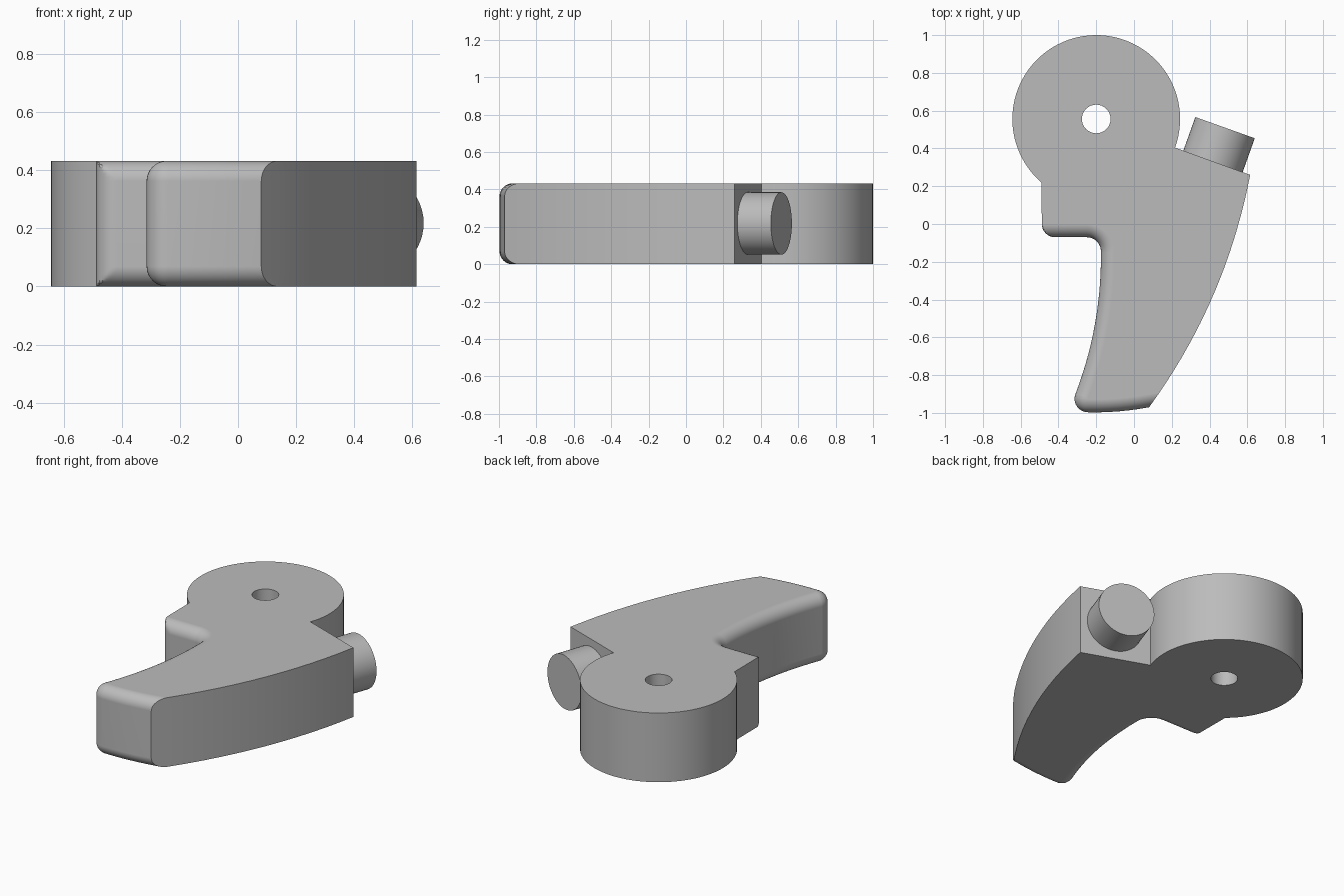
import bpy, bmesh, math
from mathutils import Vector

if "Cube" in bpy.data.objects:
    bpy.data.objects.remove(bpy.data.objects["Cube"], do_unlink=True)

HEIGHT, FILLET = 0.432, 0.069
HUB = Vector((-0.2, 0.556))

grey = bpy.data.materials.new("plain grey")
grey.use_nodes = True
grey.diffuse_color = (0.5, 0.5, 0.5, 1)
grey.node_tree.nodes["Principled BSDF"].inputs["Base Color"].default_value = grey.diffuse_color


def arc(cx, cy, r, start, end, n):
    angles = [math.radians(start + (end - start) * i / n) for i in range(n + 1)]
    return [Vector((cx + r * math.cos(a), cy + r * math.sin(a))) for a in angles]


def bow(a, b, bulge, n):
    """Shallow curve from a to b, bulging to the right of travel."""
    a, b = Vector(a), Vector(b)
    d = (b - a).normalized()
    side = Vector((d.y, -d.x))
    return [a.lerp(b, i / n) + side * 4 * bulge * (i / n) * (1 - i / n) for i in range(n + 1)]


def make_object(name, bm):
    bmesh.ops.recalc_face_normals(bm, faces=bm.faces)
    mesh = bpy.data.meshes.new(name)
    bm.to_mesh(mesh)
    bm.free()
    mesh.materials.append(grey)
    ob = bpy.data.objects.new(name, mesh)
    bpy.context.collection.objects.link(ob)
    return ob


def cylinder(name, base, tip, radius, n):
    base, tip = Vector(base), Vector(tip)
    bm = bmesh.new()
    bmesh.ops.create_cone(bm, cap_ends=True, segments=n, radius1=radius,
                          radius2=radius, depth=(tip - base).length)
    ob = make_object(name, bm)
    ob.location = (base + tip) / 2
    ob.rotation_mode = "QUATERNION"
    ob.rotation_quaternion = (tip - base).to_track_quat("Z", "Y")
    return ob


def smooth(ob):
    bpy.ops.object.select_all(action="DESELECT")
    ob.select_set(True)
    bpy.context.view_layer.objects.active = ob
    bpy.ops.object.shade_smooth_by_angle(angle=math.radians(30))


# Outline of the lever, counterclockwise: step corner, filleted edge, back, hub
corner = arc(-0.418, 0, 0.07, 180, 270, 8)
edge = arc(-0.25, -0.145, 0.075, 90, 0, 8)
edge += bow((-0.175, -0.15), (-0.31, -0.9), -0.036, 14)
edge += arc(-0.243, -0.925, 0.072, 162, 272, 8)
edge += bow((-0.235, -0.997), (0.08, -0.97), 0.008, 6)[1:]
back = bow((0.08, -0.97), (0.615, 0.26), 0.075, 13)[1:]
hub = arc(HUB.x, HUB.y, 0.444, -20, 229.3, 56)

# Inward directions along the filleted edge; its end slides along the back
inward = []
for i, p in enumerate(edge):
    before = edge[i - 1] if i else corner[-1]
    after = edge[min(i + 1, len(edge) - 1)]
    t = (after - before).normalized()
    inward.append(Vector((-t.y, t.x)))
slide = (back[0] - edge[-1]).normalized()
inward[-1] = slide / slide.dot(inward[-1])


def outline(inset):
    clipped = [Vector((p.x, max(p.y, -0.07 + inset))) for p in corner]
    return clipped + [p + n * inset for p, n in zip(edge, inward)] + back + hub


# Lever body: stacked outlines with rounded top and bottom edges
bm = bmesh.new()
steps = [math.radians(90 * i / 8) for i in range(9)]
levels = [(FILLET * (1 - math.cos(a)), FILLET * (1 - math.sin(a))) for a in steps]
levels += [(HEIGHT - z, d) for z, d in reversed(levels)]
rings = [[bm.verts.new((p.x, p.y, z)) for p in outline(d)] for z, d in levels]
for low, high in zip(rings, rings[1:]):
    for i in range(len(low)):
        j = (i + 1) % len(low)
        bm.faces.new((low[i], low[j], high[j], high[i]))
bm.faces.new(rings[0][::-1])
bm.faces.new(rings[-1])
bmesh.ops.remove_doubles(bm, verts=bm.verts, dist=0.00005)
body = make_object("lever_body", bm)
smooth(body)

# Pivot hole through the hub
cutter = cylinder("pivot_hole_cutter", (HUB.x, HUB.y, -0.2), (HUB.x, HUB.y, HEIGHT + 0.2), 0.076, 32)
smooth(cutter)
cutter.hide_render = True
cutter.display_type = "WIRE"
cut = body.modifiers.new("pivot_hole", "BOOLEAN")
cut.operation, cut.solver, cut.object = "DIFFERENCE", "EXACT", cutter
bpy.context.view_layer.objects.active = body
bpy.ops.object.modifier_apply(modifier=cut.name)
bpy.data.objects.remove(cutter, do_unlink=True)
smooth(body)
flat = body.modifiers.new("flat_caps", "WEIGHTED_NORMAL")
flat.keep_sharp = True

# Round peg on the sloping shoulder
peg = cylinder("shoulder_peg", (0.408, 0.303, 0.218), (0.482, 0.51, 0.218), 0.167, 48)
smooth(peg)
